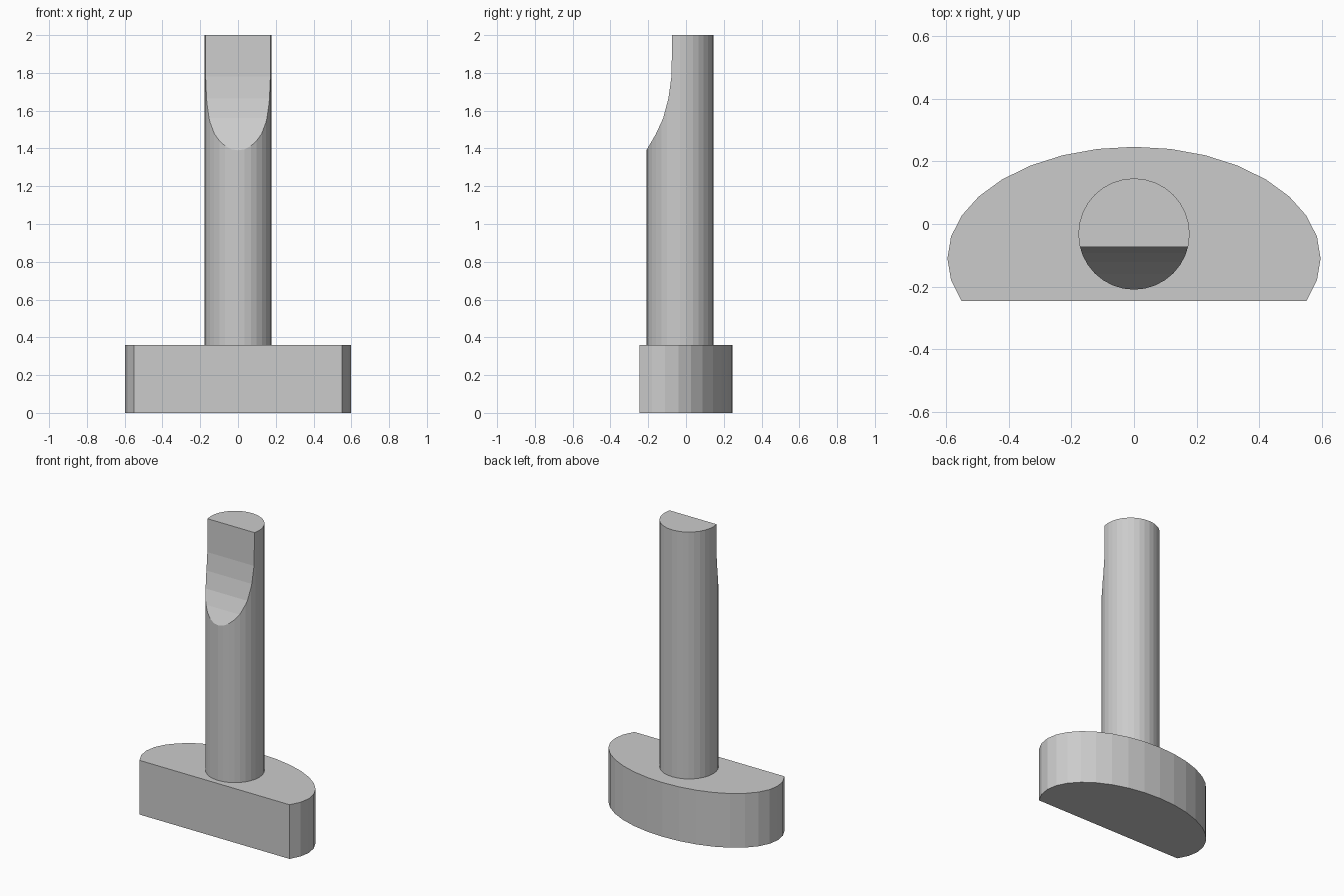
import bpy, bmesh
from math import sin, cos, pi
from mathutils import Vector

if "Cube" in bpy.data.objects:
    bpy.data.objects.remove(bpy.data.objects["Cube"])


def prism(name, points, offset):
    """Extrude a flat outline along an offset into a closed solid."""
    bm = bmesh.new()
    face = bm.faces.new([bm.verts.new(p) for p in points])
    ext = bmesh.ops.extrude_face_region(bm, geom=[face], use_keep_orig=True)
    verts = [g for g in ext["geom"] if isinstance(g, bmesh.types.BMVert)]
    bmesh.ops.translate(bm, vec=Vector(offset), verts=verts)
    bmesh.ops.recalc_face_normals(bm, faces=bm.faces)
    mesh = bpy.data.meshes.new(name)
    bm.to_mesh(mesh)
    bm.free()
    obj = bpy.data.objects.new(name, mesh)
    bpy.context.collection.objects.link(obj)
    return obj


def arc(cy, rx, ry, z, first, last, sides=32):
    """Points of an ellipse arc, counted in facets from the back (+y)."""
    return [(rx * sin(2 * pi * k / sides), cy + ry * cos(2 * pi * k / sides), z)
            for k in range(first, last + 1)]


# Base: ellipse with its front sliced flat
prism("base", arc(-0.11, 0.597, 0.357, 0, -10, 10), (0, 0, 0.36))

# Round post standing on the base
post = prism("post", arc(-0.032, 0.178, 0.178, 0.34, 0, 31), (0, 0, 1.66))

# Scooped cut at the upper front of the post
scoop = [(-0.073, 2.1), (-0.073, 2.0), (-0.077, 1.78), (-0.093, 1.665),
         (-0.121, 1.56), (-0.16, 1.475), (-0.21, 1.39), (-0.27, 1.30),
         (-0.4, 1.30), (-0.4, 2.1)]
cutter = prism("scoop_cutter", [(-0.3, y, z) for y, z in scoop], (0.6, 0, 0))
cutter.hide_render = True
cutter.display_type = 'WIRE'

cut = post.modifiers.new("scoop", 'BOOLEAN')
cut.operation = 'DIFFERENCE'
cut.solver = 'EXACT'
cut.object = cutter
bpy.context.view_layer.objects.active = post
bpy.ops.object.modifier_apply(modifier=cut.name)
bpy.data.objects.remove(cutter)
